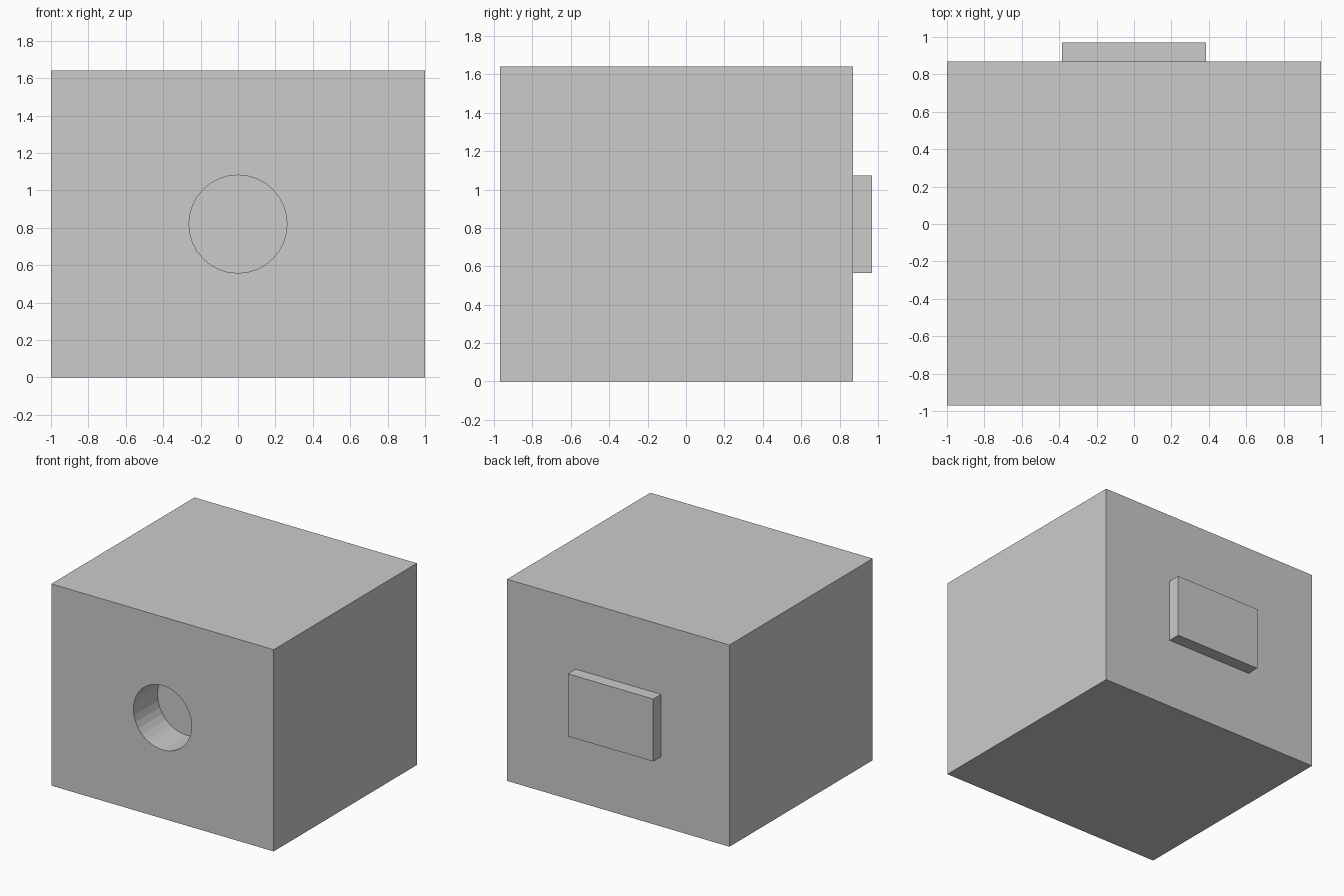
import bpy
from math import pi

if "Cube" in bpy.data.objects:
    bpy.data.objects.remove(bpy.data.objects["Cube"])

FRONT, BACK, HEIGHT = -0.97, 0.87, 1.64
MID_Z = HEIGHT / 2


def box(name, lo, hi):
    """Axis-aligned box between two corners."""
    centre = [(a + b) / 2 for a, b in zip(lo, hi)]
    bpy.ops.mesh.primitive_cube_add(size=1, location=centre)
    ob = bpy.context.object
    ob.name = name
    ob.scale = [b - a for a, b in zip(lo, hi)]
    bpy.ops.object.transform_apply(location=False, rotation=False, scale=True)
    return ob


# Main block
block = box("block", (-1, FRONT, 0), (1, BACK, HEIGHT))

# Raised rectangular plate on the back
box("back_plate", (-0.384, BACK, MID_Z - 0.254), (0.384, 0.97, MID_Z + 0.254))

# Blind round hole in the front
hole_depth, overshoot = 0.31, 0.2
bpy.ops.mesh.primitive_cylinder_add(
    vertices=32, radius=0.262, depth=hole_depth + overshoot,
    location=(0, FRONT + (hole_depth - overshoot) / 2, MID_Z),
    rotation=(pi / 2, 0, 0))
cutter = bpy.context.object
cutter.name = "hole_cutter"
cutter.hide_render = True
cutter.display_type = 'WIRE'

cut = block.modifiers.new("front_hole", 'BOOLEAN')
cut.operation = 'DIFFERENCE'
cut.solver = 'EXACT'
cut.object = cutter
